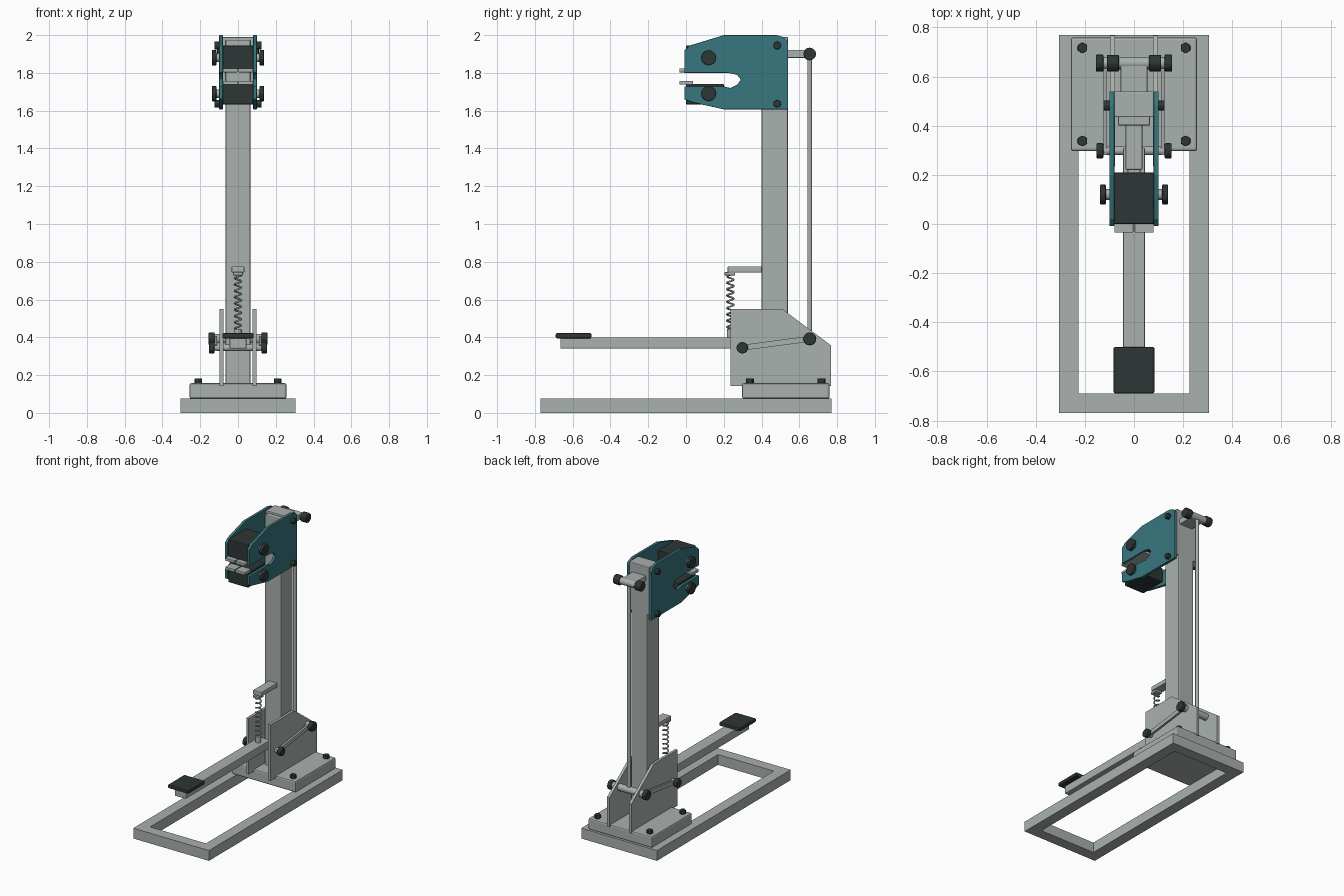
import bpy, bmesh, math
from mathutils import Vector

cube = bpy.data.objects.get("Cube")
if cube:
    bpy.data.objects.remove(cube, do_unlink=True)


def material(name, rgb):
    m = bpy.data.materials.new(name)
    m.use_nodes = True
    m.diffuse_color = (*rgb, 1)
    m.node_tree.nodes["Principled BSDF"].inputs["Base Color"].default_value = (*rgb, 1)
    return m


GREY = material("steel grey", (0.40, 0.44, 0.42))
TEAL = material("teal paint", (0.038, 0.185, 0.21))
DARK = material("dark rubber", (0.026, 0.037, 0.035))


def finish(name, bm, mat, bevel=0, smooth=False):
    bmesh.ops.recalc_face_normals(bm, faces=bm.faces)
    mesh = bpy.data.meshes.new(name)
    bm.to_mesh(mesh)
    bm.free()
    mesh.materials.append(mat)
    ob = bpy.data.objects.new(name, mesh)
    bpy.context.collection.objects.link(ob)
    if bevel:
        mod = ob.modifiers.new("Bevel", "BEVEL")
        mod.width = bevel
        mod.segments = 2
        mod.limit_method = "ANGLE"
    if smooth:
        bpy.ops.object.select_all(action="DESELECT")
        ob.select_set(True)
        bpy.context.view_layer.objects.active = ob
        bpy.ops.object.shade_smooth_by_angle()
    return ob


def extrude(bm, offset):
    """Thicken all faces of a flat sheet along an offset."""
    new = bmesh.ops.extrude_face_region(bm, geom=bm.faces[:])["geom"]
    bmesh.ops.translate(bm, vec=offset,
                        verts=[v for v in new if isinstance(v, bmesh.types.BMVert)])


def box(name, x, y, z, mat=GREY, bevel=0.005):
    """Box from (min, max) ranges on each axis."""
    bm = bmesh.new()
    bmesh.ops.create_cube(bm, size=1)
    for v in bm.verts:
        v.co = [(r[0] + r[1]) / 2 + c * (r[1] - r[0]) for c, r in zip(v.co, (x, y, z))]
    return finish(name, bm, mat, bevel)


def rod(name, a, b, r, mat=GREY, sides=16, bevel=0):
    """Cylinder between two points."""
    a, b = Vector(a), Vector(b)
    bm = bmesh.new()
    bmesh.ops.create_cone(bm, cap_ends=True, segments=sides, radius1=r, radius2=r,
                          depth=(b - a).length)
    turn = (b - a).to_track_quat("Z", "Y")
    for v in bm.verts:
        v.co = turn @ v.co + (a + b) / 2
    return finish(name, bm, mat, bevel, sides > 8)


def plate(name, outline, x0, x1, mat, bevel=0.0):
    """Side profile in (y, z), extruded along x."""
    bm = bmesh.new()
    bm.faces.new([bm.verts.new((x0, y, z)) for y, z in outline])
    extrude(bm, (x1 - x0, 0, 0))
    return finish(name, bm, mat, bevel)


SIDES = (("left", 1), ("right", -1))

# Rectangular floor frame: a mitred ring of four bars
bm = bmesh.new()
corners = ((-1, -1), (1, -1), (1, 1), (-1, 1))
outer = [bm.verts.new((.305 * x, .77 * y, 0)) for x, y in corners]
inner = [bm.verts.new((.225 * x, .69 * y, 0)) for x, y in corners]
for i in range(4):
    j = (i + 1) % 4
    bm.faces.new((outer[i], outer[j], inner[j], inner[i]))
extrude(bm, (0, 0, .075))
finish("floor_frame", bm, GREY)

# Mounting plate, column and top block
box("mounting_plate", (-.257, .257), (.297, .76), (.075, .157), bevel=0.01)
box("column", (-.066, .066), (.40, .54), (.15, 1.975), bevel=0.007)
box("head_block", (-.081, .081), (.435, .54), (1.64, 1.99))
box("rear_arm", (-.055, .055), (.50, .66), (1.88, 1.922))
box("spring_bracket", (-.034, .034), (.22, .42), (.743, .776))

# Foot pedal
box("pedal_arm", (-.045, .045), (-.665, .31), (.34, .40))
box("pedal_pad", (-.083, .083), (-.69, -.50), (.395, .422), DARK, .007)

# Return spring with its seats
box("spring_upper_seat", (-.026, .026), (.205, .26), (.728, .745), bevel=0.003)
rod("spring_lower_seat", (0, .235, .395), (0, .235, .445), .018)
curve = bpy.data.curves.new("return_spring", "CURVE")
curve.dimensions = "3D"
curve.bevel_depth = 0.005
curve.bevel_resolution = 1
spline = curve.splines.new("POLY")
turns, steps = 9, 14
count = turns * steps
spline.points.add(count)
for i, p in enumerate(spline.points):
    t = 2 * math.pi * i / steps
    p.co = (.018 * math.cos(t), .235 + .018 * math.sin(t), .43 + .30 * i / count, 1)
curve.materials.append(GREY)
bpy.context.collection.objects.link(bpy.data.objects.new("return_spring", curve))

# Linkage pins and the long pull rod
FRONT_PIN, REAR_PIN, TOP_PIN = (.298, .345), (.655, .392), (.655, 1.90)
for name, pin, half, r in (("front_pin", FRONT_PIN, .14, .018),
                           ("rear_pin", REAR_PIN, .14, .025),
                           ("top_pin", TOP_PIN, .10, .025)):
    rod(name, (-half, *pin), (half, *pin), r)
rod("pull_rod", (0, *REAR_PIN), (0, *TOP_PIN), .013)

# Head, foot and link outlines
head = [(-.008, 1.80), (-.008, 1.92), (.02, 1.945), (.20, 2.0), (.48, 2.0), (.515, 1.99),
        (.54, 1.965), (.54, 1.607), (.20, 1.607), (.03, 1.645), (-.008, 1.66),
        (-.008, 1.728), (.20, 1.728), (.235, 1.72), (.272, 1.738), (.29, 1.765),
        (.27, 1.79), (.22, 1.80)]
foot = [(.235, .143), (.235, .55), (.51, .55), (.768, .357), (.768, .143)]
a, b = Vector(FRONT_PIN), Vector(REAR_PIN)
along = (b - a).normalized() * .015
across = Vector((-along.y, along.x))
link = [a - along - across, b + along - across, b + along + across, a - along + across]

for side, s in SIDES:
    plate(side + "_head_plate", head, s * .08, s * .10, TEAL, .003)
    plate(side + "_foot_plate", foot, s * .078, s * .098, GREY)
    plate(side + "_link_bar", link, s * .11, s * .125, GREY)

    # Round dark knobs on the linkage pins
    for name, pin, x0, x1, r in (("front", FRONT_PIN, .125, .153, .031),
                                 ("rear", REAR_PIN, .125, .155, .035),
                                 ("top", TOP_PIN, .062, .11, .034)):
        rod(f"{side}_{name}_pin_knob", (s * x0, *pin), (s * x1, *pin), r, DARK, 12, .004)

    # Jaw knobs on short shafts, and small head bolts
    for name, z in (("upper", 1.88), ("lower", 1.69)):
        rod(f"{side}_{name}_jaw_shaft", (s * .075, .12, z), (s * .12, .12, z), .022)
        rod(f"{side}_{name}_jaw_knob", (s * .115, .12, z), (s * .138, .12, z), .041,
            DARK, 12, .004)
    for name, z in (("upper", 1.945), ("lower", 1.637)):
        rod(f"{side}_{name}_head_bolt", (s * .09, .483, z), (s * .125, .483, z), .021,
            DARK, 8, .003)

    # Mounting bolts
    for name, y in (("front", .338), ("rear", .717)):
        rod(f"{side}_{name}_mounting_bolt", (s * .21, y, .15), (s * .21, y, .182), .022,
            DARK, 6, .003)

    # Gripping dies, split down the middle
    x = sorted((s * .003, s * .079))
    box(side + "_upper_die", x, (-.035, .20), (1.803, 1.823), bevel=0.002)
    box(side + "_lower_die", x, (-.035, .037), (1.738, 1.758), bevel=0.002)

# Dark jaw blocks between the head plates
box("upper_jaw", (-.081, .081), (0, .21), (1.82, 1.945), DARK)
box("lower_jaw", (-.081, .081), (0, .20), (1.633, 1.742), DARK)
